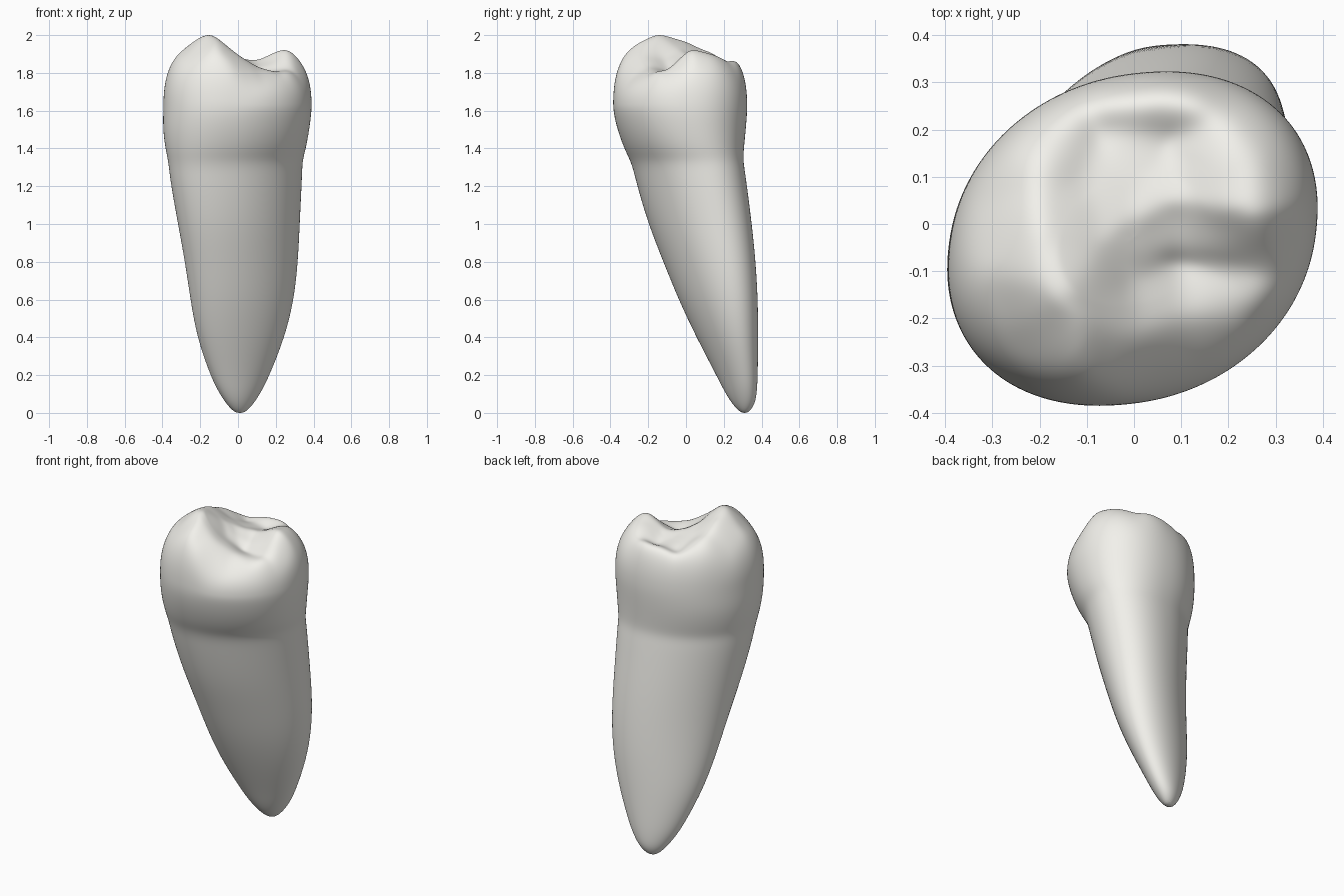
import bpy, bmesh, math
from mathutils import Matrix, Vector

SEG = 56
P = 2.7        # roundness of the crown shoulder
Z0 = 1.6       # height of the crown's widest ring
SPREAD = 0.048  # softness of the chewing surface

# Profile: z, x min, x max, y min, y max, skew of the oval, squareness
PROFILE = [
    (0.005, -0.022, 0.042, 0.285, 0.335, 0.2, 1),
    (0.05, -0.064, 0.084, 0.242, 0.367, 0.3, 1),
    (0.12, -0.108, 0.128, 0.20, 0.376, 0.35, 1),
    (0.2, -0.147, 0.167, 0.16, 0.380, 0.37, 1),
    (0.4, -0.218, 0.248, 0.055, 0.382, 0.38, 1),
    (0.6, -0.252, 0.297, -0.04, 0.381, 0.39, 1),
    (0.8, -0.281, 0.318, -0.12, 0.369, 0.39, .99),
    (1.0, -0.318, 0.327, -0.20, 0.349, 0.37, .98),
    (1.2, -0.354, 0.337, -0.258, 0.323, 0.34, .97),
    (1.28, -0.364, 0.340, -0.277, 0.312, 0.325, .96),
    (1.34, -0.371, 0.343, -0.297, 0.303, 0.31, .96),
    (1.40, -0.385, 0.36, -0.328, 0.307, 0.25, .95),
    (1.5, -0.398, 0.378, -0.364, 0.317, 0.19, .94),
    (1.6, -0.396, 0.391, -0.387, 0.325, 0.165, .94),
]

# Chewing surface: x, y, z of cusps, ridges, grooves and pits
TOP = [
    (-0.16, -0.15, 2.015), (-0.2, -0.03, 1.98), (-0.21, 0.08, 1.935), (-0.19, 0.18, 1.875),
    (-0.12, -0.28, 1.945), (-0.26, -0.1, 1.95), (-0.24, -0.24, 1.90), (-0.29, 0.06, 1.87),
    (-0.25, 0.2, 1.83), (-0.1, -0.2, 1.98),
    (-0.06, -0.04, 1.92), (-0.11, 0.09, 1.88), (0.0, 0.07, 1.865), (0.11, 0.06, 1.865),
    (0.19, 0.05, 1.905), (0.26, 0.02, 1.945), (0.25, 0.13, 1.90), (0.33, 0.04, 1.87),
    (0.0, -0.12, 1.87), (0.1, -0.1, 1.80), (0.2, -0.1, 1.795), (0.28, -0.09, 1.82),
    (0.11, -0.19, 1.835), (0.01, -0.23, 1.89), (0.2, -0.19, 1.80), (0.12, -0.28, 1.775),
    (-0.08, 0.19, 1.82), (0.07, 0.18, 1.815), (0.06, 0.26, 1.87), (0.19, 0.22, 1.86),
    (-0.11, 0.24, 1.84),
]


def power(v, e):
    return math.copysign(abs(v) ** e, v)


def oval(row, s=1.0):
    z, x0, x1, y0, y1, skew, e = row
    d = math.asin(skew)
    return [((x0 + x1) / 2 + s * (x1 - x0) / 2 * power(math.cos(t), e),
             (y0 + y1) / 2 + s * (y1 - y0) / 2 * power(math.sin(t + d), e))
            for t in (2 * math.pi * (i + .3) / SEG for i in range(SEG))]


def dome(s):
    return max(0.0, 1 - s ** P) ** (1 / P)


def radius_fraction(x, y):
    z, x0, x1, y0, y1, k, e = PROFILE[-1]
    u = (x - (x0 + x1) / 2) / ((x1 - x0) / 2)
    v = (y - (y0 + y1) / 2) / ((y1 - y0) / 2)
    return 0.98 * math.sqrt((u * u - 2 * k * u * v + v * v) / (1 - k * k))


CONTROL = [(x, y, (z - Z0) / dome(min(0.92, radius_fraction(x, y)))) for x, y, z in TOP]


def relief(x, y):
    # smooth local plane fit through the nearby control points
    m = Matrix(((1e-5, 0, 0), (0, 2e-4, 0), (0, 0, 2e-4)))
    b = Vector((0.37e-5, 0, 0))
    for cx, cy, h in CONTROL:
        d = Vector((1, cx - x, cy - y))
        r2 = d[1] ** 2 + d[2] ** 2
        w = math.exp(-r2 / (2 * SPREAD ** 2)) + 0.002 / (1 + r2 / SPREAD ** 2)
        b += d * (w * h)
        for i in range(3):
            for j in range(3):
                m[i][j] += w * d[i] * d[j]
    return (m.inverted() @ b)[0]


bm = bmesh.new()

# Root and lower crown
rings = [[bm.verts.new((x, y, row[0])) for x, y in oval(row)] for row in PROFILE]

# Upper crown, closing inward over the cusps
scales = [math.cos(a) ** (2 / P) for a in (0.09 + 1.25 * i / 15 for i in range(15))]
scales += [scales[-1] * (1 - i / 11) for i in range(1, 11)]
for s in scales:
    rings.append([bm.verts.new((x, y, Z0 + relief(x, y) * dome(s)))
                  for x, y in oval(PROFILE[-1], s)])

for a, b in zip(rings, rings[1:]):
    for i in range(SEG):
        j = (i + 1) % SEG
        bm.faces.new((a[i], a[j], b[j], b[i]))

# Root tip and crown centre
tip = bm.verts.new((0.01, 0.31, -0.001))
cx, cy = sum(PROFILE[-1][1:3]) / 2, sum(PROFILE[-1][3:5]) / 2
centre = bm.verts.new((cx, cy, Z0 + relief(cx, cy)))
for i in range(SEG):
    j = (i + 1) % SEG
    bm.faces.new((tip, rings[0][j], rings[0][i]))
    bm.faces.new((centre, rings[-1][i], rings[-1][j]))

bmesh.ops.recalc_face_normals(bm, faces=bm.faces)
mesh = bpy.data.meshes.new("tooth")
bm.to_mesh(mesh)
bm.free()
for p in mesh.polygons:
    p.use_smooth = True
tooth = bpy.data.objects.new("tooth", mesh)
bpy.context.collection.objects.link(tooth)
sub = tooth.modifiers.new("round", 'SUBSURF')
sub.levels = sub.render_levels = 2

# Ivory enamel
ivory = bpy.data.materials.new("ivory")
ivory.diffuse_color = (0.89, 0.88, 0.835, 1)
mesh.materials.append(ivory)
